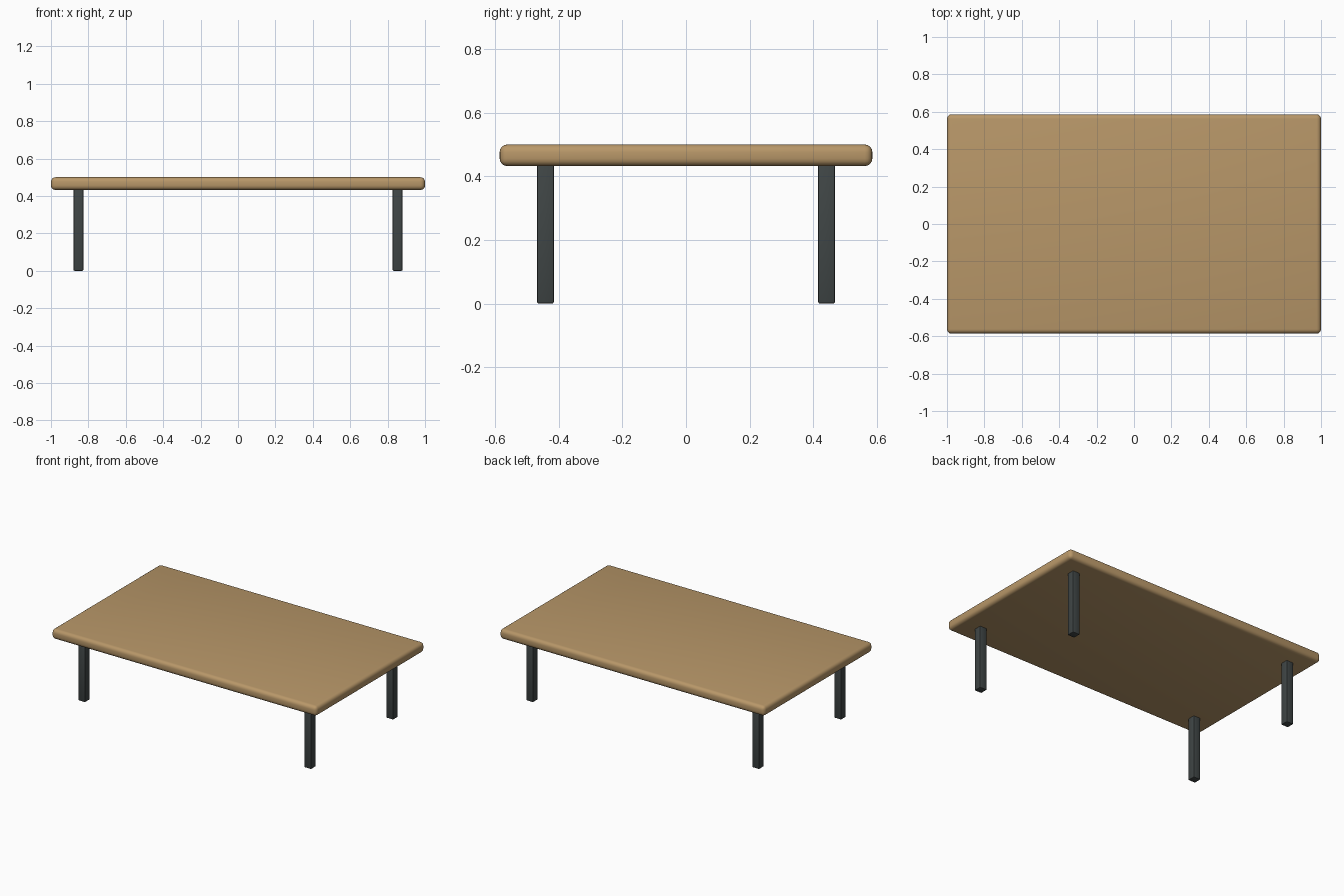
import bpy
import math

if "Cube" in bpy.data.objects:
    bpy.data.objects.remove(bpy.data.objects["Cube"])


def material(name, rgb):
    mat = bpy.data.materials.new(name)
    mat.diffuse_color = (*rgb, 1)
    mat.use_nodes = True
    mat.node_tree.nodes["Principled BSDF"].inputs["Base Color"].default_value = mat.diffuse_color
    return mat


def rounded_box(name, size, centre, radius, segments, mat):
    bpy.ops.mesh.primitive_cube_add(size=1, location=centre)
    obj = bpy.context.object
    obj.name = name
    obj.scale = size
    bpy.ops.object.transform_apply(location=False, rotation=False, scale=True)
    bevel = obj.modifiers.new("bevel", 'BEVEL')
    bevel.width = radius
    bevel.segments = segments
    bpy.ops.object.modifier_apply(modifier=bevel.name)
    bpy.ops.object.shade_smooth_by_angle(angle=math.radians(35))
    obj.data.materials.append(mat)
    return obj


wood = material("wood", (0.48, 0.31, 0.14))
metal = material("dark_metal", (0.05, 0.06, 0.06))

# Table top with rounded edges
rounded_box("table_top", (2.0, 1.172, 0.068), (0, 0, 0.466), 0.024, 4, wood)

# Four square legs with softened edges
for side, x in (("left", -0.853), ("right", 0.853)):
    for end, y in (("front", -0.442), ("back", 0.442)):
        rounded_box(f"{end}_{side}_leg", (0.053, 0.053, 0.44),
                    (x, y, 0.22), 0.005, 2, metal)
